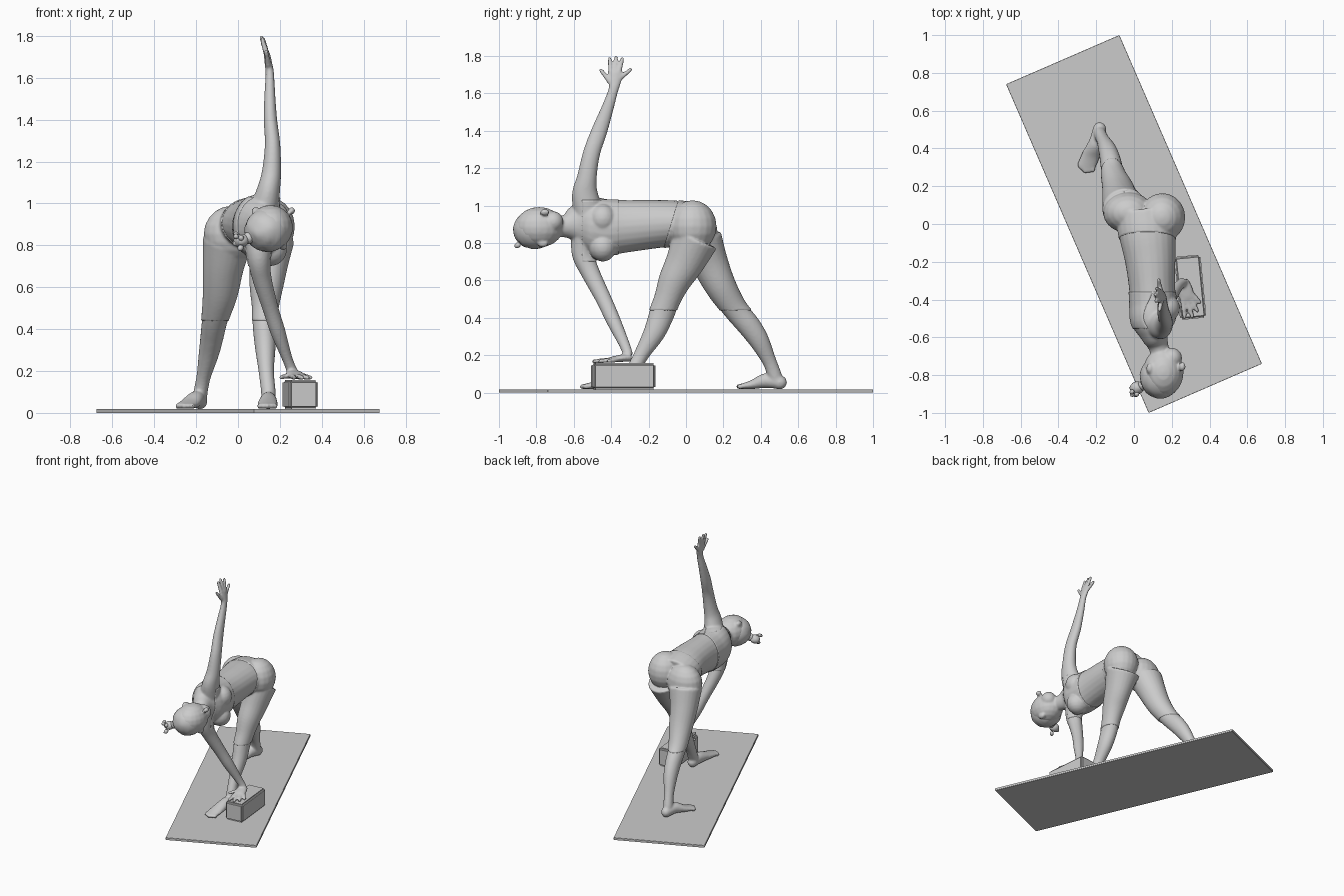
import bpy, bmesh, math, random
from mathutils import Vector, Matrix, noise

random.seed(3)


def finish(bm, name, smooth=True):
    me = bpy.data.meshes.new(name)
    bm.to_mesh(me)
    bm.free()
    ob = bpy.data.objects.new(name, me)
    bpy.context.collection.objects.link(ob)
    if smooth:
        me.polygons.foreach_set("use_smooth", [True] * len(me.polygons))
    return ob


def box(name, size, loc, angle, bevel):
    bm = bmesh.new()
    bmesh.ops.create_cube(bm, size=1)
    bmesh.ops.scale(bm, vec=size, verts=bm.verts)
    bmesh.ops.bevel(bm, geom=bm.edges[:], offset=bevel, segments=3, affect='EDGES')
    ob = finish(bm, name, False)
    ob.location = loc
    ob.rotation_euler.z = math.radians(angle)
    return ob


def ball(bm, c, r, seg=20):
    r = r if isinstance(r, tuple) else (r, r, r)
    m = Matrix.Translation(c) @ Matrix.Diagonal((*r, 1))
    return bmesh.ops.create_uvsphere(bm, u_segments=seg, v_segments=seg // 2,
                                     radius=1, matrix=m)["verts"]


def spline(rows, n=5):
    # Catmull-Rom through rows of (x, y, z, radius a, radius b)
    out = []
    for i in range(len(rows) - 1):
        p0, p1 = rows[max(i - 1, 0)], rows[i]
        p2, p3 = rows[i + 1], rows[min(i + 2, len(rows) - 1)]
        for k in range(n):
            t = k / n
            out.append([0.5 * (2 * b + (c - a) * t + (2 * a - 5 * b + 4 * c - d) * t * t
                               + (3 * b - a - 3 * c + d) * t ** 3)
                        for a, b, c, d in zip(p0, p1, p2, p3)])
    return out + [list(rows[-1])]


def tube(bm, rows, seg=24):
    # elliptical loft, radius a lies along x, radius b across it
    pts = spline(rows)
    rings = []
    for i, p in enumerate(pts):
        t = (Vector(pts[min(i + 1, len(pts) - 1)][:3]) - Vector(pts[max(i - 1, 0)][:3])).normalized()
        ref = Vector((1, 0, 0))
        a = (ref - t * ref.dot(t)).normalized()
        b = t.cross(a)
        ring = []
        for k in range(seg):
            w = 2 * math.pi * k / seg
            ring.append(bm.verts.new(Vector(p[:3]) + a * p[3] * math.cos(w) + b * p[4] * math.sin(w)))
        rings.append(ring)
    for r, s in zip(rings, rings[1:]):
        for k in range(seg):
            bm.faces.new((r[k], r[(k + 1) % seg], s[(k + 1) % seg], s[k]))
    bm.faces.new(rings[0])
    bm.faces.new(rings[-1])


def fingers(bm, pairs):
    for base, tip in pairs:
        tube(bm, [(*base, .015, .015), (*tip, .011, .011)], 10)
        ball(bm, tip, .011, 10)


def foot(bm, rows, toe_dir):
    tube(bm, rows)
    ball(bm, rows[0][:3], (.036, .04, .038))
    end = Vector(rows[-1][:3])
    side = Vector((-toe_dir[1], toe_dir[0], 0))
    for k in range(5):
        s = (k - 2) * .019
        ball(bm, end + side * s - Vector(toe_dir) * abs(s) * .5, (.012, .02, .014), 12)


# mat and block
box("mat", (.654, 1.897, .018), (0, 0, .009), 23.45, .002)
box("block", (.14, .335, .14), (.298, -.335, .088), 5.5, .012)

bm = bmesh.new()
# torso and neck
tube(bm, [(.06, .06, .89, .155, .115), (.07, -.05, .905, .15, .122), (.085, -.18, .90, .135, .13),
          (.095, -.32, .89, .123, .14), (.10, -.43, .885, .122, .15), (.10, -.52, .90, .115, .145),
          (.11, -.59, .90, .075, .105), (.13, -.65, .89, .053, .06), (.15, -.74, .89, .05, .055)])
ball(bm, (.15, .035, .89), (.118, .125, .135))
ball(bm, (-.03, .06, .855), (.13, .105, .13))
ball(bm, (.155, -.445, .78), (.075, .07, .075))
ball(bm, (.17, -.445, .93), (.07, .07, .075))
# head with chin, nose and ears
ball(bm, (.155, -.785, .885), (.108, .13, .108))
ball(bm, (.20, -.71, .915), (.055, .055, .055))
ball(bm, (.256, -.755, .965), (.018, .026, .018), 12)
for s in (-1, 1):
    ball(bm, (.15 - .066 * s, -.765, .88 + .082 * s), (.02, .03, .022), 12)
# front leg
tube(bm, [(.15, .05, .82, .115, .12), (.145, -.005, .70, .088, .10), (.135, -.06, .60, .076, .083),
          (.13, -.10, .50, .06, .068), (.125, -.13, .42, .055, .067), (.13, -.17, .32, .05, .058),
          (.135, -.24, .20, .037, .04), (.145, -.29, .10, .035, .038), (.145, -.30, .05, .035, .035)])
foot(bm, [(.145, -.29, .055, .036, .035), (.145, -.36, .06, .04, .04), (.142, -.46, .045, .048, .025),
          (.14, -.52, .036, .048, .016), (.14, -.55, .033, .042, .012)], (0, -1, 0))
# back leg
tube(bm, [(-.05, .08, .82, .115, .11), (-.07, .125, .70, .095, .095), (-.085, .185, .57, .08, .08),
          (-.11, .26, .45, .062, .065), (-.125, .335, .36, .055, .062), (-.14, .39, .28, .048, .054),
          (-.165, .445, .17, .034, .038), (-.18, .475, .09, .034, .038), (-.183, .485, .05, .034, .035)])
foot(bm, [(-.182, .50, .055, .036, .035), (-.20, .43, .065, .04, .04), (-.23, .36, .045, .048, .025),
          (-.25, .31, .036, .048, .016), (-.258, .285, .033, .042, .012)], (-.3, -.95, 0))
# raised arm and hand
tube(bm, [(.12, -.52, .95, .075, .08), (.145, -.54, 1.06, .056, .07), (.16, -.53, 1.15, .046, .053),
          (.165, -.505, 1.28, .037, .046), (.155, -.463, 1.40, .032, .043), (.152, -.42, 1.52, .026, .033),
          (.152, -.388, 1.62, .02, .027), (.145, -.38, 1.67, .018, .036), (.138, -.378, 1.715, .015, .038)])
fingers(bm, [((.145, -.405, 1.66), (.135, -.455, 1.725)), ((.138, -.402, 1.71), (.115, -.408, 1.785)),
             ((.138, -.380, 1.71), (.112, -.374, 1.793)), ((.138, -.360, 1.71), (.12, -.340, 1.785)),
             ((.142, -.355, 1.68), (.13, -.296, 1.728))])
# lowered arm and hand
tube(bm, [(.10, -.54, .84, .07, .075), (.10, -.55, .74, .055, .06), (.115, -.51, .64, .046, .05),
          (.155, -.44, .50, .038, .042), (.19, -.39, .39, .036, .039), (.235, -.33, .26, .025, .029),
          (.258, -.308, .20, .026, .026)])
tube(bm, [(.258, -.295, .188, .028, .022), (.268, -.34, .185, .04, .02), (.283, -.395, .178, .042, .015)])
fingers(bm, [((.245, -.34, .178), (.205, -.40, .170)), ((.257, -.395, .176), (.268, -.495, .168)),
             ((.277, -.395, .176), (.308, -.490, .168)), ((.297, -.39, .176), (.335, -.460, .168)),
             ((.31, -.375, .176), (.348, -.415, .168))])
bmesh.ops.recalc_face_normals(bm, faces=bm.faces)

# fuse the parts into one smooth skin
raw = finish(bm, "body")
rm = raw.modifiers.new("fuse", 'REMESH')
rm.mode = 'VOXEL'
rm.voxel_size = .007
rm.use_smooth_shade = True
sm = raw.modifiers.new("soften", 'SMOOTH')
sm.factor = .5
sm.iterations = 6
dg = bpy.context.evaluated_depsgraph_get()
skin = bpy.data.meshes.new_from_object(raw.evaluated_get(dg))
raw.modifiers.clear()
raw.data = skin
skin.polygons.foreach_set("use_smooth", [True] * len(skin.polygons))


def garment(name, planes):
    # thin shell cut from the skin; keeps the positive side of each plane
    g = bmesh.new()
    g.from_mesh(skin)
    for co, no in planes:
        bmesh.ops.bisect_plane(g, geom=g.verts[:] + g.edges[:] + g.faces[:],
                               plane_co=co, plane_no=no, clear_inner=True)
    g.normal_update()
    for v in g.verts:
        v.co += v.normal * (-.001 if v.is_boundary else .004)
    return finish(g, name)


garment("leggings", [((0, 0, .44), (0, 0, 1)), ((0, -.05, 1.0), (0, .55, -.17))])
garment("sports_top", [((0, -.36, 0), (0, -1, 0)), ((0, -.555, 0), (0, 1, 0)),
                       ((0, 0, 1.03), (0, 0, -1)), ((0, 0, .70), (0, 0, 1))])

# hair cap and bun, roughened
bm = bmesh.new()
ball(bm, (.14, -.81, .872), (.108, .114, .104), 40)
ball(bm, (.015, -.868, .822), (.036, .034, .03), 24)
ball(bm, (.05, -.855, .835), (.03, .028, .028), 20)
for k in range(7):
    c = Vector((.005, -.872, .82)) + Vector([random.uniform(-.032, .032) for _ in range(3)])
    ball(bm, c, random.uniform(.01, .016), 10)
for v in bm.verts:
    v.co += Vector((1, 1, 1)) * noise.noise(v.co * 28) * .005
finish(bm, "hair")
